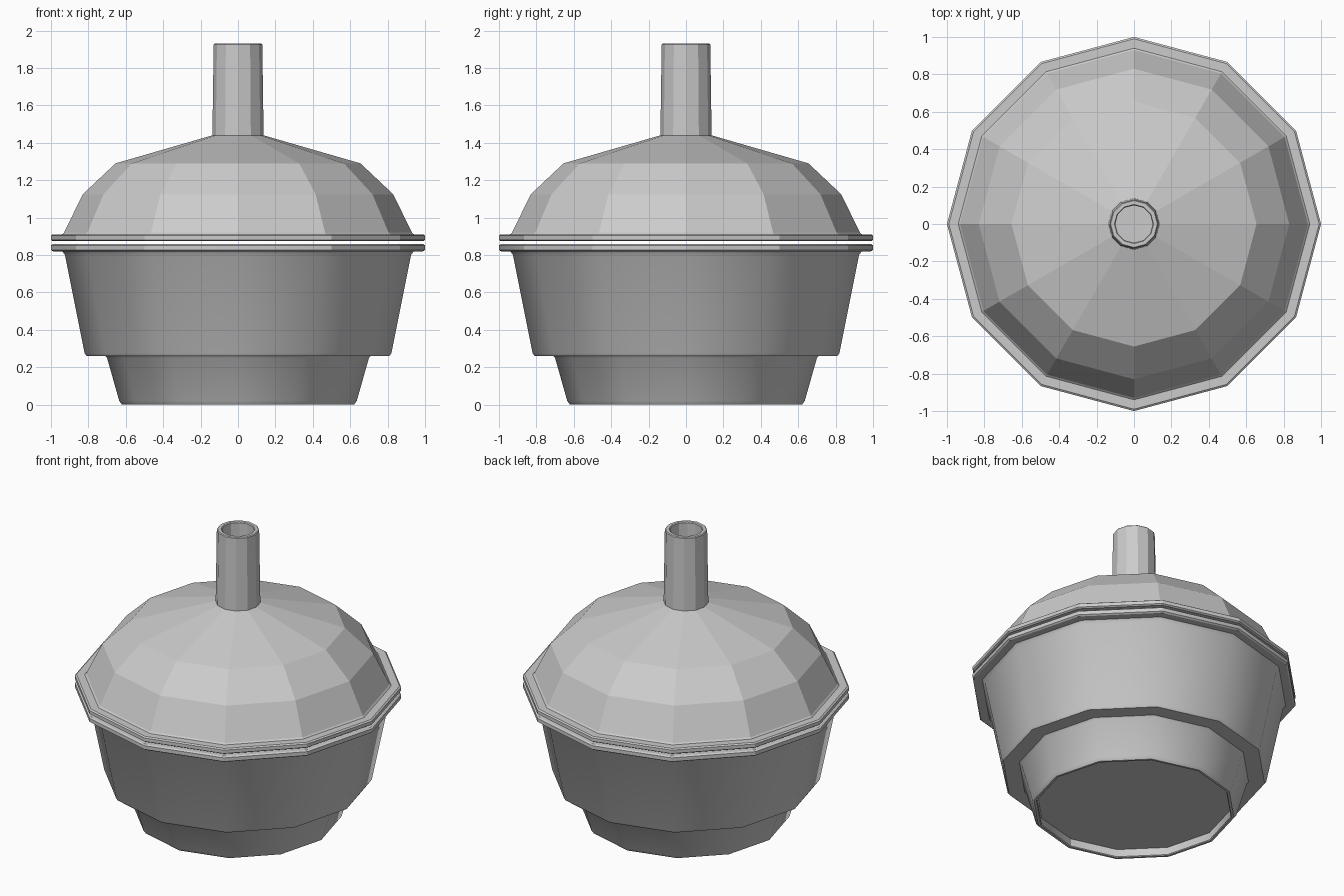
import bpy, bmesh, math

if "Cube" in bpy.data.objects:
    bpy.data.objects.remove(bpy.data.objects["Cube"])

SIDES = 12


def lathe(name, profile, closed=True):
    """Spin an (r, z) profile into a 12-sided solid; r = 0 makes a pole."""
    bm = bmesh.new()
    rings = []
    for r, z in profile:
        if r == 0:
            rings.append([bm.verts.new((0, 0, z))] * SIDES)
        else:
            rings.append([bm.verts.new((r * math.cos(2 * math.pi * i / SIDES),
                                        r * math.sin(2 * math.pi * i / SIDES), z))
                          for i in range(SIDES)])
    pairs = list(zip(rings, rings[1:]))
    if closed:
        pairs.append((rings[-1], rings[0]))
    for a, b in pairs:
        for i in range(SIDES):
            j = (i + 1) % SIDES
            quad = list(dict.fromkeys((a[i], a[j], b[j], b[i])))
            if len(quad) > 2:
                bm.faces.new(quad)
    bmesh.ops.recalc_face_normals(bm, faces=bm.faces)
    mesh = bpy.data.meshes.new(name)
    bm.to_mesh(mesh)
    bm.free()
    obj = bpy.data.objects.new(name, mesh)
    bpy.context.collection.objects.link(obj)
    return obj


# Hollow stepped cup: recessed underside, foot, step, body, flange, then inside
cup = lathe("cup", [
    (0, 0.055), (0.60, 0.055), (0.60, 0.005), (0.605, 0), (0.62, 0), (0.635, 0.02),
    (0.70, 0.25), (0.71, 0.26), (0.81, 0.26), (0.82, 0.275),
    (0.925, 0.80), (0.94, 0.82), (0.99, 0.82), (1.0, 0.827),
    (1.0, 0.852), (0.99, 0.859), (0.92, 0.859), (0.90, 0.84),
    (0.79, 0.29), (0.68, 0.29), (0.61, 0.085), (0, 0.085)], closed=False)
bpy.context.view_layer.objects.active = cup
cup.select_set(True)
bpy.ops.object.shade_smooth_by_angle(angle=math.radians(30))
cup.select_set(False)

# Faceted hollow lid: flange, dome, open spout, then the inner wall
lid = lathe("lid_with_spout", [
    (0.99, 0.874), (1.0, 0.881), (1.0, 0.904), (0.99, 0.911), (0.94, 0.911),
    (0.93, 0.92), (0.83, 1.125), (0.655, 1.29), (0.137, 1.44),
    (0.13, 1.925), (0.125, 1.93), (0.105, 1.93), (0.10, 1.925),
    (0.10, 1.42), (0.64, 1.26), (0.805, 1.105), (0.905, 0.90), (0.915, 0.874)])
